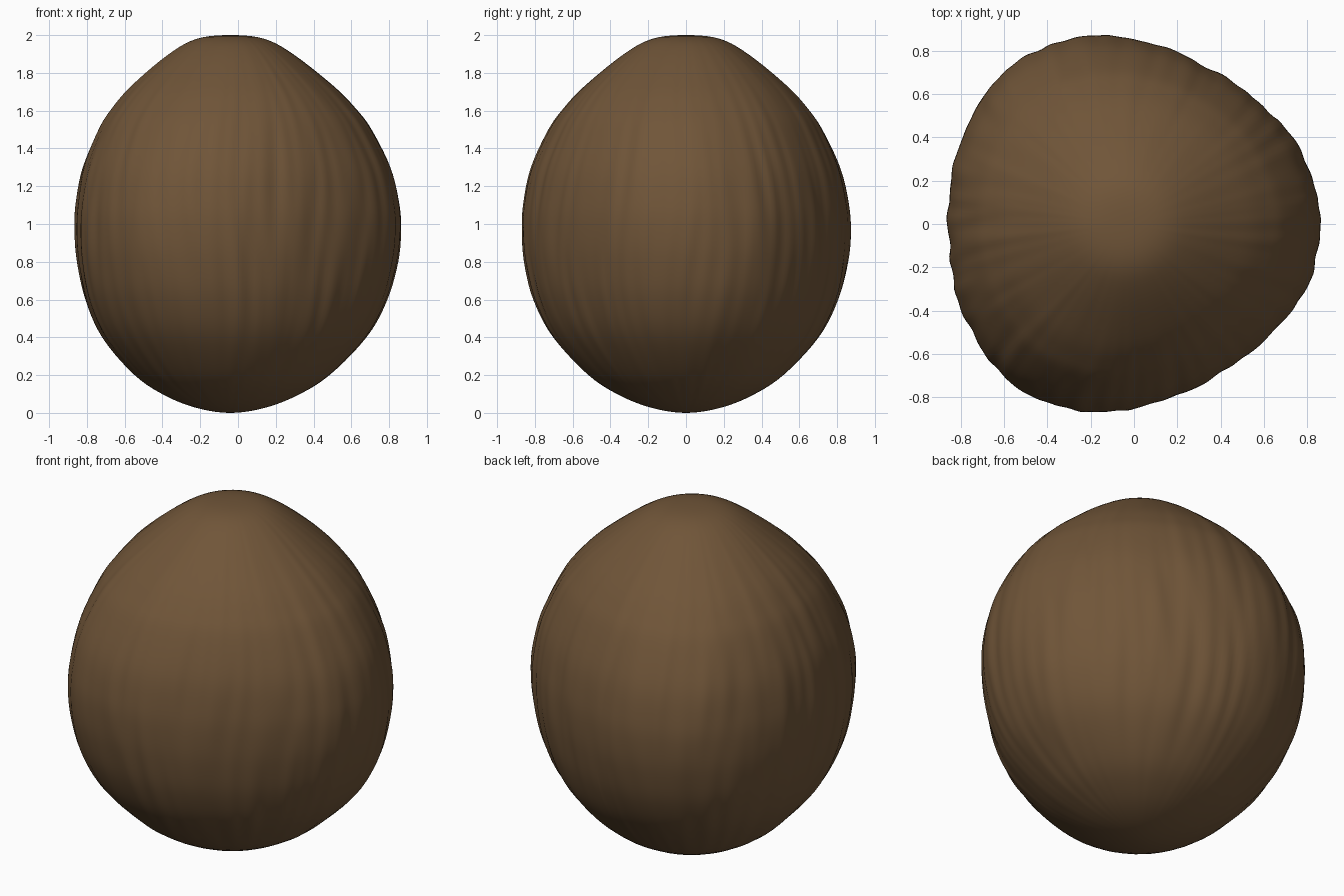
import bpy, bmesh
from math import sin, cos, pi
from mathutils import Vector, noise

if "Cube" in bpy.data.objects:
    bpy.data.objects.remove(bpy.data.objects["Cube"], do_unlink=True)

SEGMENTS = 240      # steps around the husk
STEPS = 5           # rings per profile span
AXIS_X = -0.04      # the stem axis sits off the bounding centre
WIDEST = 0.86

# Mean outline of the husk, radius and height, base to stem
PROFILE = [(0, 0), (0.175, 0.025), (0.345, 0.09), (0.515, 0.2), (0.70, 0.4),
           (0.80, 0.6), (0.847, 0.8), (0.86, 0.97), (0.85, 1.12), (0.81, 1.3),
           (0.72, 1.5), (0.645, 1.61), (0.535, 1.73), (0.335, 1.895),
           (0.18, 1.98), (0, 2)]


def smooth_profile(points, steps):
    """Spline through the points, mirrored past both poles."""
    pts = [Vector(p) for p in points]
    flip = lambda v: Vector((-v.x, v.y))
    pts = [flip(pts[1])] + pts + [flip(pts[-2])]
    result = []
    for a, b, c, d in zip(pts, pts[1:], pts[2:], pts[3:]):
        for i in range(steps):
            t = i / steps
            result.append(0.5 * (2 * b + (c - a) * t
                                 + (2 * a - 5 * b + 4 * c - d) * t ** 2
                                 + (3 * b - a - 3 * c + d) * t ** 3))
    return result[1:]


def husk_radius(mean, angle, z):
    """Three soft lobes, plus long wavering fibres fading to the poles."""
    belly = mean / WIDEST
    lobes = 0.042 * belly ** 3 * cos(3 * angle)
    twist = angle + 0.03 * sin(4 * z + 2 * angle)
    around = Vector((cos(twist), sin(twist), 0))
    fine = noise.noise(around * 11 + Vector((0, 0, z * 1.6)))
    broad = noise.noise(around * 4 + Vector((5, 5, z * 1.1)))
    return mean + lobes + belly ** 2 * (0.011 * fine + 0.008 * broad)


# Husk skin, ring by ring
bm = bmesh.new()
rings = []
for p in smooth_profile(PROFILE, STEPS):
    ring = []
    for i in range(SEGMENTS):
        a = 2 * pi * i / SEGMENTS
        r = husk_radius(p.x, a, p.y)
        ring.append(bm.verts.new((AXIS_X + r * cos(a), r * sin(a), p.y)))
    rings.append(ring)
base = bm.verts.new((AXIS_X, 0, 0))
stem = bm.verts.new((AXIS_X, 0, 2))
for i in range(SEGMENTS):
    j = (i + 1) % SEGMENTS
    bm.faces.new((base, rings[0][j], rings[0][i]))
    bm.faces.new((stem, rings[-1][i], rings[-1][j]))
    for low, high in zip(rings, rings[1:]):
        bm.faces.new((low[i], low[j], high[j], high[i]))
for f in bm.faces:
    f.smooth = True
mesh = bpy.data.meshes.new("husk")
bm.to_mesh(mesh)
bm.free()
husk = bpy.data.objects.new("husk", mesh)
bpy.context.collection.objects.link(husk)

# Brown fibre colour
brown = bpy.data.materials.new("husk brown")
brown.use_nodes = True
colour = (0.162, 0.091, 0.040, 1)
brown.diffuse_color = colour
shader = brown.node_tree.nodes["Principled BSDF"]
shader.inputs["Base Color"].default_value = colour
shader.inputs["Roughness"].default_value = 0.9
mesh.materials.append(brown)
